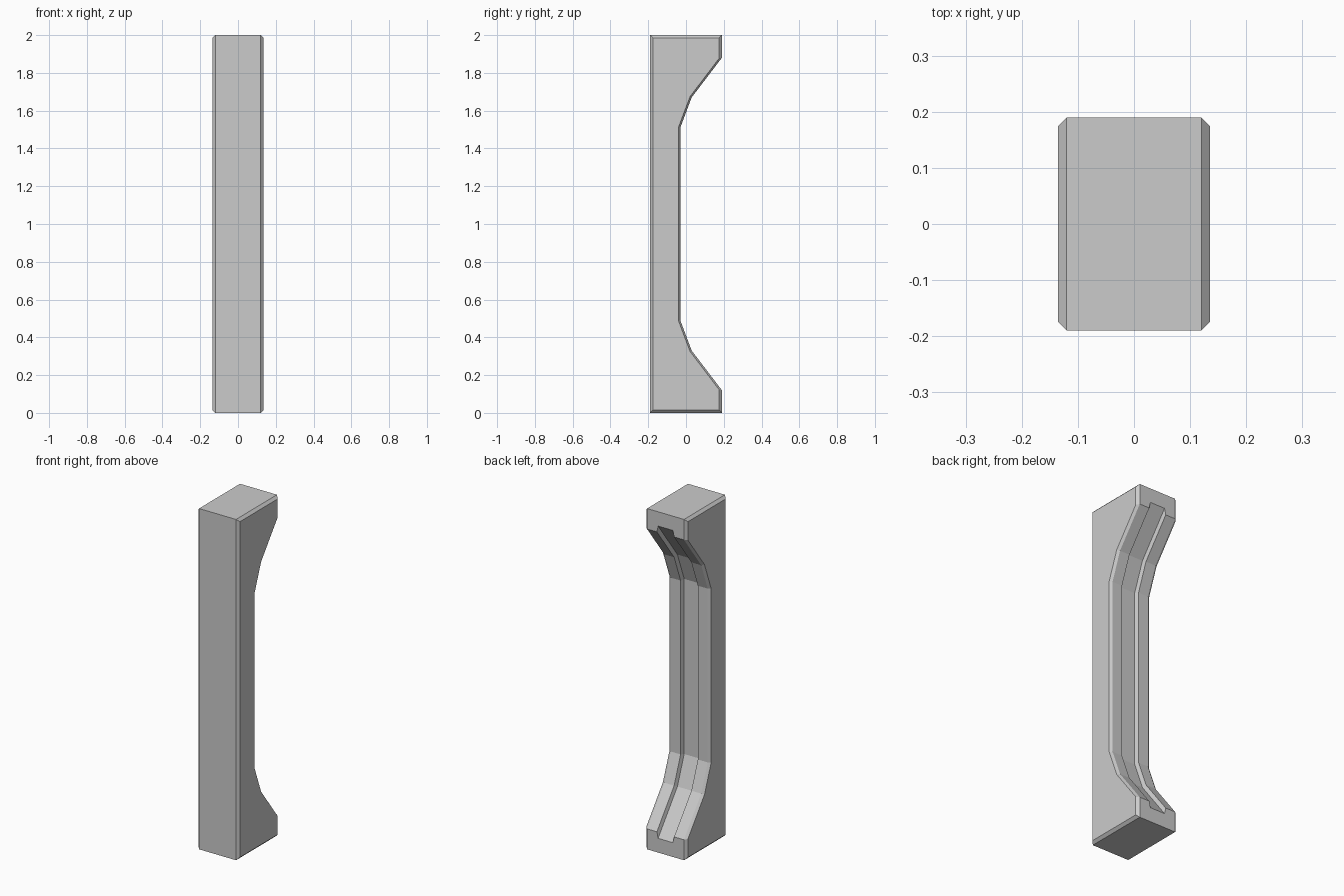
import bpy, bmesh

if "Cube" in bpy.data.objects:
    bpy.data.objects.remove(bpy.data.objects["Cube"])

TOP, Y = 2.0, 0.19


def outline(inset, depth):
    """Side profile (y, z): inset shrinks the block, depth sinks the cove."""
    i, d = inset, depth
    lower = [(-Y + i, i), (Y - i, i),
             (Y - i, 0.12 - 1.65 * d + 1.31 * i),
             (0.03 - 0.87 * d, 0.33 - 0.48 * d),
             (-0.03 - d, 0.49 - 0.18 * d)]
    return lower + [(y, TOP - z) for y, z in reversed(lower)]


# Stations across the width: chamfered edge, raised rail, central groove
half = [(0.135, 0.015, 0.01), (0.12, 0, 0), (0.056, 0, 0), (0.048, 0, 0.022)]
stations = [(-x, i, d) for x, i, d in half] + half[::-1]

# Loft the side profiles into a solid
bm = bmesh.new()
rings = [[bm.verts.new((x, y, z)) for y, z in outline(i, d)]
         for x, i, d in stations]
n = len(rings[0])
for a, b in zip(rings, rings[1:]):
    for k in range(n):
        j = (k + 1) % n
        bm.faces.new((a[k], a[j], b[j], b[k]))
bm.faces.new(rings[0])
bm.faces.new(rings[-1])

# Merge coplanar strips on the front, top, bottom and end lips
bmesh.ops.dissolve_limit(bm, angle_limit=0.01, verts=bm.verts, edges=bm.edges)
bmesh.ops.recalc_face_normals(bm, faces=bm.faces)

mesh = bpy.data.meshes.new("grooved_pillar")
bm.to_mesh(mesh)
bm.free()
pillar = bpy.data.objects.new("grooved_pillar", mesh)
bpy.context.collection.objects.link(pillar)
